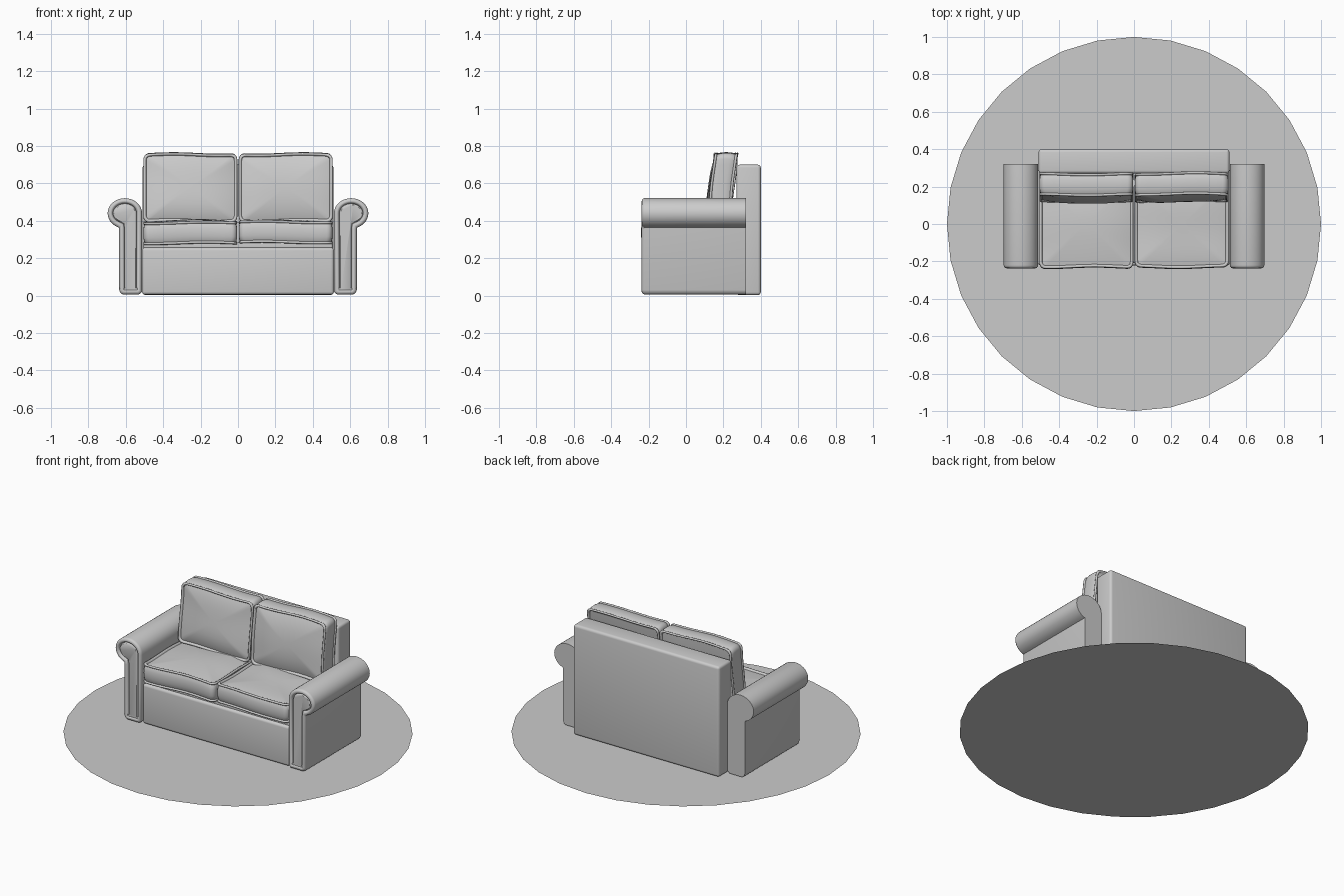
import bpy, bmesh
from math import sin, cos, pi, radians

if "Cube" in bpy.data.objects:
    bpy.data.objects.remove(bpy.data.objects["Cube"])


def finish(bm, name, angle=40):
    bmesh.ops.recalc_face_normals(bm, faces=bm.faces)
    me = bpy.data.meshes.new(name)
    bm.to_mesh(me)
    bm.free()
    ob = bpy.data.objects.new(name, me)
    bpy.context.collection.objects.link(ob)
    bpy.ops.object.select_all(action='DESELECT')
    ob.select_set(True)
    bpy.context.view_layer.objects.active = ob
    bpy.ops.object.shade_smooth_by_angle(angle=radians(angle))
    return ob


def box(name, lo, hi, bevel):
    bm = bmesh.new()
    bmesh.ops.create_cube(bm, size=1)
    for v in bm.verts:
        v.co = [(a + b) / 2 + c * (b - a) for a, b, c in zip(lo, hi, v.co)]
    bmesh.ops.bevel(bm, geom=bm.edges[:], offset=bevel, segments=4, profile=0.5, affect='EDGES')
    return finish(bm, name)


def rounded_rect(a, b, r, steps=5, side=10):
    corners = []
    for k, (sx, sy) in enumerate([(1, 1), (-1, 1), (-1, -1), (1, -1)]):
        corners.append([(sx * (a - r) + r * cos((k + i / steps) * pi / 2),
                         sy * (b - r) + r * sin((k + i / steps) * pi / 2)) for i in range(steps + 1)])
    pts = []
    for k in range(4):
        p, q = corners[k][-1], corners[(k + 1) % 4][0]
        pts += corners[k]
        pts += [(p[0] + (q[0] - p[0]) * t / side, p[1] + (q[1] - p[1]) * t / side) for t in range(1, side)]
    return pts


def cushion(name, a, b, h, puff, place, seed):
    """Puffy pad with piped seams: half sizes a, b, h; puff on the + and - faces."""
    rings = []

    def cap(sign, amount):
        d = 0.016
        base = rounded_rect(a - d, b - d, 0.02)
        out = []
        for s in (0.12, 0.3, 0.5, 0.65, 0.78, 0.88, 0.95, 1):
            out.append([(x * s, y * s, sign * (h - 0.004 + amount * (1 - s ** 3))) for x, y in base])
        return out

    # cap, piping, side wall, piping, cap
    pipe = [(0.7 * pi, ), (0.5 * pi, ), (0.25 * pi, ), (0, ), (-0.25 * pi, ), (-0.5 * pi, )]
    rings += cap(1, puff[0])
    for (t,) in pipe:
        rings.append([(x, y, h + 0.007 * sin(t)) for x, y in rounded_rect(a - 0.007 + 0.007 * cos(t), b - 0.007 + 0.007 * cos(t), 0.03)])
    for k in (0.75, 0.4, 0, -0.4, -0.75):
        d = 0.008 - 0.010 * (1 - k * k)
        rings.append([(x, y, k * h) for x, y in rounded_rect(a - max(d, 0.001), b - d, 0.03)])
    for (t,) in reversed(pipe):
        rings.append([(x, y, -h - 0.007 * sin(t)) for x, y in rounded_rect(a - 0.007 + 0.007 * cos(t), b - 0.007 + 0.007 * cos(t), 0.03)])
    rings += reversed(cap(-1, puff[1]))
    bm = bmesh.new()

    def vert(p):
        u, v, w = p
        w += 0.004 * sin(11 * u + seed) + 0.003 * sin(17 * v + 2 * seed)
        v += 0.004 * sin(13 * u + 1.7 * seed)
        return bm.verts.new(place(u, v, w))

    loops = [[vert(p) for p in ring] for ring in rings]
    n = len(loops[0])
    for lo, hi in zip(loops, loops[1:]):
        for i in range(n):
            bm.faces.new((lo[i], lo[(i + 1) % n], hi[(i + 1) % n], hi[i]))
    bm.faces.new(loops[0])
    bm.faces.new(loops[-1])
    return finish(bm, name, 60)


# flat round rug, 32 sides
bm = bmesh.new()
bmesh.ops.create_circle(bm, cap_ends=True, segments=32, radius=1)
finish(bm, "round_rug")

# frame
box("base", (-0.513, -0.222, 0.005), (0.513, 0.30, 0.257), 0.016)
box("seat_deck", (-0.505, -0.205, 0.24), (0.505, 0.28, 0.285), 0.008)
box("back_rest", (-0.51, 0.27, 0.003), (0.51, 0.40, 0.70), 0.016)

# scroll arm: profile extruded along y, front face built up into a bead and inset panel
profile = [(0.635, 0.03), (0.629, 0.014), (0.615, 0.006), (0.53, 0.006), (0.513, 0.02)]
profile += [(0.605 + 0.092 * cos(radians(t)), 0.44 + 0.081 * sin(radians(t))) for t in range(180, -76, -10)]
profile += [(0.635, 0.355)]
bm = bmesh.new()
back = [bm.verts.new((x, 0.32, z)) for x, z in profile]
front = [bm.verts.new((x, -0.220, z)) for x, z in profile]
n = len(profile)
for i in range(n):
    bm.faces.new((back[i], back[(i + 1) % n], front[(i + 1) % n], front[i]))
bm.faces.new(back)
panel = bm.faces.new(front)
bmesh.ops.recalc_face_normals(bm, faces=bm.faces)
for thickness, depth in ((0.002, 0.008), (0.005, 0.006), (0.009, 0.003), (0.007, -0.003),
                         (0.004, -0.008), (0.002, -0.006), (0.002, 0.006), (0.004, 0.004)):
    bmesh.ops.inset_region(bm, faces=[panel], thickness=thickness, depth=depth, use_even_offset=True)
arm = finish(bm, "arms", 45)
arm.modifiers.new("mirror", 'MIRROR')

# loose cushions, each side wrinkled differently
for side, label, seed in ((-1, "left", 0.6), (1, "right", 2.9)):
    cx = side * 0.255
    cushion(label + "_seat_cushion", 0.251, 0.235, 0.054, (0.016, 0.0),
            lambda u, v, w: (cx + u, v, 0.337 + w), seed)
    cushion(label + "_back_cushion", 0.251, 0.184, 0.055, (0.022, 0.0),
            lambda u, v, w: (cx + u, 0.194 - w + 0.10 * v, 0.577 + v), seed + 1)
